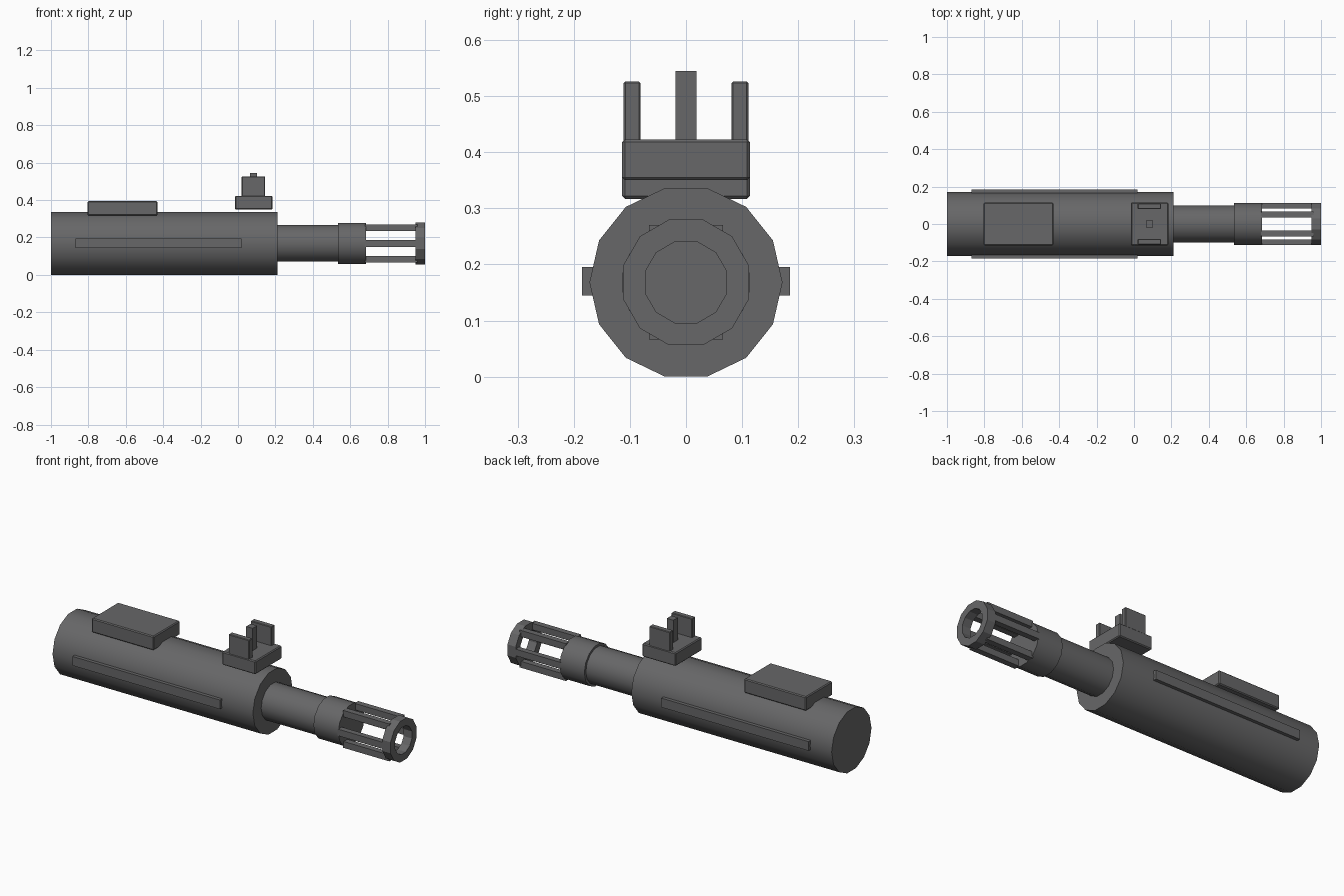
import bpy, bmesh, math

cube = bpy.data.objects.get("Cube")
if cube:
    bpy.data.objects.remove(cube, do_unlink=True)

AXIS_Z = 0.168  # height of the barrel axis

grey = bpy.data.materials.new("dark_grey")
grey.use_nodes = True
colour = (0.135, 0.135, 0.138, 1)
grey.diffuse_color = colour
grey.node_tree.nodes["Principled BSDF"].inputs["Base Color"].default_value = colour


def add_object(name, bm, smooth=False):
    bmesh.ops.recalc_face_normals(bm, faces=bm.faces)
    mesh = bpy.data.meshes.new(name)
    bm.to_mesh(mesh)
    bm.free()
    mesh.materials.append(grey)
    obj = bpy.data.objects.new(name, mesh)
    bpy.context.collection.objects.link(obj)
    if smooth:
        bpy.ops.object.select_all(action="DESELECT")
        obj.select_set(True)
        bpy.context.view_layer.objects.active = obj
        bpy.ops.object.shade_smooth_by_angle(angle=math.radians(28))
    return obj


def loop(bm, x, radius, sides, phase):
    turns = [math.tau * (i + phase) / sides for i in range(sides)]
    return [bm.verts.new((x, radius * math.cos(a), AXIS_Z + radius * math.sin(a)))
            for a in turns]


def bridge(bm, a, b):
    for i in range(len(a)):
        j = (i + 1) % len(a)
        bm.faces.new((a[i], a[j], b[j], b[i]))


def cylinder(name, x0, x1, radius, sides=14):
    bm = bmesh.new()
    a, b = loop(bm, x0, radius, sides, 0), loop(bm, x1, radius, sides, 0)
    bridge(bm, a, b)
    bm.faces.new(a)
    bm.faces.new(b)
    return add_object(name, bm, smooth=True)


def tube(name, x0, x1, outer, inner, sides):
    bm = bmesh.new()
    loops = [loop(bm, x, r, sides, 0.5)
             for x, r in ((x0, outer), (x1, outer), (x1, inner), (x0, inner))]
    for i in range(4):
        bridge(bm, loops[i], loops[(i + 1) % 4])
    return add_object(name, bm)


def box(name, x, y, z, bevel=0):
    bm = bmesh.new()
    bmesh.ops.create_cube(bm, size=1)
    for v in bm.verts:
        v.co = [sum(r) / 2 + c * (r[1] - r[0]) for r, c in zip((x, y, z), v.co)]
    obj = add_object(name, bm)
    if bevel:
        mod = obj.modifiers.new("edge_bevel", "BEVEL")
        mod.width = bevel
        mod.segments = 1
    return obj


# Main tubes
cylinder("body", -1, 0.21, 0.172)
cylinder("barrel", 0.2, 0.54, 0.1)
cylinder("muzzle_collar", 0.535, 0.685, 0.113)

# Slotted muzzle: six bars and an end ring
tube("muzzle_ring", 0.95, 1, 0.116, 0.075, 12)
for side, label in ((1, "left"), (-1, "right")):
    def span(a, b):
        return sorted((side * a, side * b))
    box(f"{label}_middle_bar", (0.68, 0.96), span(0.082, 0.113),
        (AXIS_Z - 0.018, AXIS_Z + 0.018))
    for up, level in ((1, "upper"), (-1, "lower")):
        box(f"{label}_{level}_bar", (0.68, 0.96), span(0.034, 0.066),
            sorted((AXIS_Z + up * 0.067, AXIS_Z + up * 0.102)))
    # Side rail and outer sight post
    box(f"{label}_rail", (-0.87, 0.02), span(0.15, 0.185), (0.145, 0.195))
    box(f"{label}_sight_post", (0.02, 0.145), span(0.081, 0.111),
        (0.415, 0.526), 0.003)

# Top block and sight
box("top_block", (-0.805, -0.43), (-0.114, 0.114), (0.317, 0.394), 0.005)
box("sight_base", (-0.017, 0.185), (-0.114, 0.114), (0.35, 0.423), 0.005)
box("sight_centre_post", (0.063, 0.102), (-0.019, 0.019), (0.415, 0.545))
